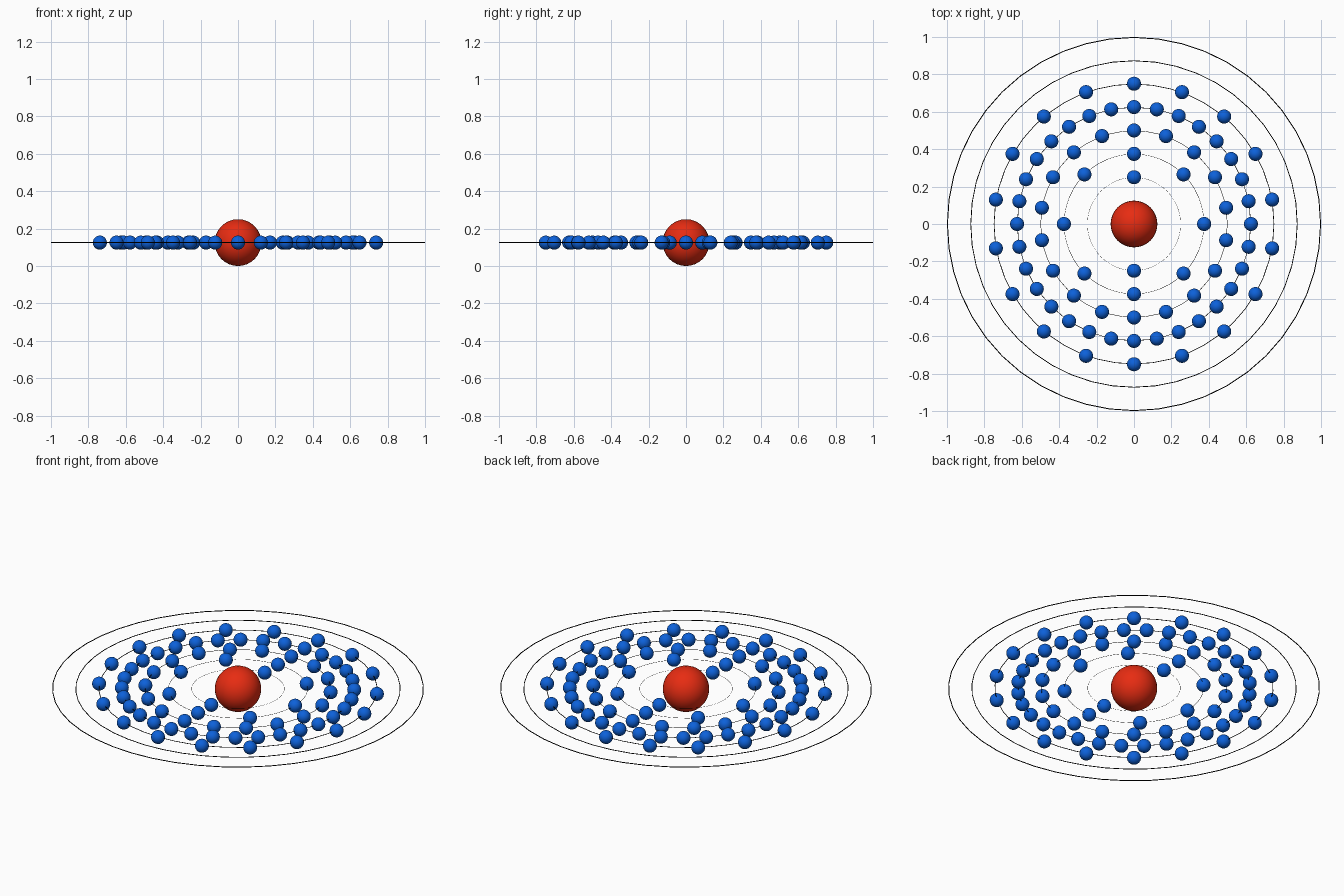
import bpy
from math import sin, cos, pi

if "Cube" in bpy.data.objects:
    bpy.data.objects.remove(bpy.data.objects["Cube"])

CENTRE_Z = 0.125


def material(name, rgb):
    mat = bpy.data.materials.new(name)
    mat.diffuse_color = (*rgb, 1)
    mat.use_nodes = True
    mat.node_tree.nodes["Principled BSDF"].inputs["Base Color"].default_value = mat.diffuse_color
    return mat


RED = material("nucleus_red", (0.8, 0.025, 0.006))
BLUE = material("electron_blue", (0.004, 0.12, 0.7))
BLACK = material("orbit_black", (0.0, 0.0, 0.0))


def finish(name, mat):
    obj = bpy.context.object
    obj.name = obj.data.name = name
    obj.data.materials.append(mat)
    bpy.ops.object.shade_smooth()
    return obj


def ball(name, radius, location, mat):
    bpy.ops.mesh.primitive_uv_sphere_add(segments=32, ring_count=16,
                                         radius=radius, location=location)
    return finish(name, mat)


# Nucleus
ball("nucleus", 0.125, (0, 0, CENTRE_Z), RED)

# One electron mesh, shared by all copies
electron = ball("electron", 0.0375, (0, 0.25, CENTRE_Z), BLUE)


def place_electrons(shell, count, radius):
    for i in range(count):
        a = 2 * pi * i / count
        copy = bpy.data.objects.new(f"electron_{shell}_{i + 1}", electron.data)
        copy.location = (radius * sin(a), radius * cos(a), CENTRE_Z)
        bpy.context.collection.objects.link(copy)


# Seven thin orbits, scaled with radius; the outer two are empty
for shell, count in enumerate((2, 8, 18, 32, 18, 0, 0), start=1):
    radius = 0.125 * (shell + 1)
    minor = 0.0025 * radius
    bpy.ops.mesh.primitive_torus_add(major_segments=48, minor_segments=8,
                                     major_radius=radius - minor, minor_radius=minor,
                                     location=(0, 0, CENTRE_Z))
    finish(f"orbit_{shell}", BLACK)
    place_electrons(shell, count, radius)

# The template electron is replaced by its copies
bpy.data.objects.remove(electron)
